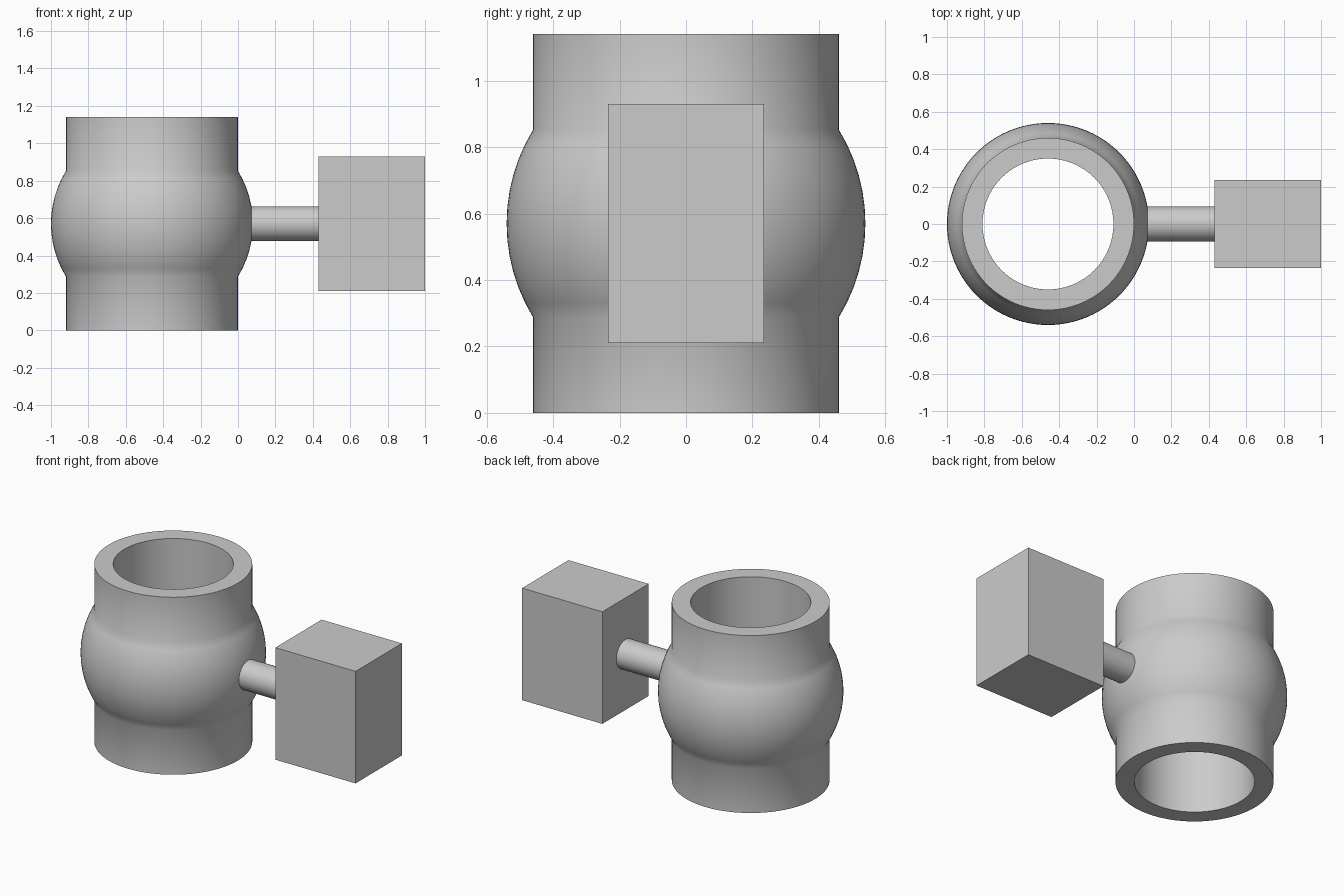
import bpy, bmesh, math
from mathutils import Matrix

cube = bpy.data.objects.get("Cube")
if cube:
    bpy.data.objects.remove(cube, do_unlink=True)

# Single grey material
grey = bpy.data.materials.new("plain grey")
grey.use_nodes = True
colour = (0.6, 0.6, 0.6, 1)
grey.diffuse_color = colour
grey.node_tree.nodes["Principled BSDF"].inputs["Base Color"].default_value = colour

PIPE_X, HEIGHT = -0.46, 1.14
MID_Z = HEIGHT / 2
OUTER_R, INNER_R, BALL_R = 0.46, 0.35, 0.54


def add_part(name, bm, smooth=False):
    bmesh.ops.recalc_face_normals(bm, faces=bm.faces)
    mesh = bpy.data.meshes.new(name)
    bm.to_mesh(mesh)
    bm.free()
    mesh.materials.append(grey)
    obj = bpy.data.objects.new(name, mesh)
    bpy.context.collection.objects.link(obj)
    if smooth:
        bpy.ops.object.select_all(action='DESELECT')
        obj.select_set(True)
        bpy.context.view_layer.objects.active = obj
        bpy.ops.object.shade_smooth_by_angle(angle=math.radians(40))
    return obj


def lathe(profile, segments):
    """Revolve a closed (radius, z) profile about the z axis."""
    bm = bmesh.new()
    rings = []
    for i in range(segments):
        a = math.tau * i / segments
        rings.append([bm.verts.new((r * math.cos(a), r * math.sin(a), z))
                      for r, z in profile])
    for i in range(segments):
        here, there = rings[i], rings[(i + 1) % segments]
        for j in range(len(profile)):
            k = (j + 1) % len(profile)
            bm.faces.new((here[j], there[j], there[k], here[k]))
    return bm


# Hollow pipe with a spherical bulge around its middle
limit = math.acos(OUTER_R / BALL_R)
steps = 12
bulge = [(BALL_R * math.cos(a), MID_Z + BALL_R * math.sin(a))
         for a in (limit * (2 * i / steps - 1) for i in range(steps + 1))]
profile = [(INNER_R, 0), (OUTER_R, 0), *bulge, (OUTER_R, HEIGHT), (INNER_R, HEIGHT)]
body = add_part("valve_body", lathe(profile, 96), smooth=True)
body.location.x = PIPE_X

# Round stem, from inside the bulge wall to the block
start, end = 0.02, 0.43
bm = bmesh.new()
bmesh.ops.create_cone(bm, cap_ends=True, segments=48, radius1=0.093, radius2=0.093,
                      depth=end - start, matrix=Matrix.Rotation(math.pi / 2, 4, 'Y'))
stem = add_part("stem", bm, smooth=True)
stem.location = ((start + end) / 2, 0, MID_Z)

# Rectangular block at the end of the stem
bm = bmesh.new()
bmesh.ops.create_cube(bm, size=1, matrix=Matrix.Diagonal((1 - end, 0.47, 0.72, 1)))
block = add_part("actuator_block", bm)
block.location = ((1 + end) / 2, 0, MID_Z)
